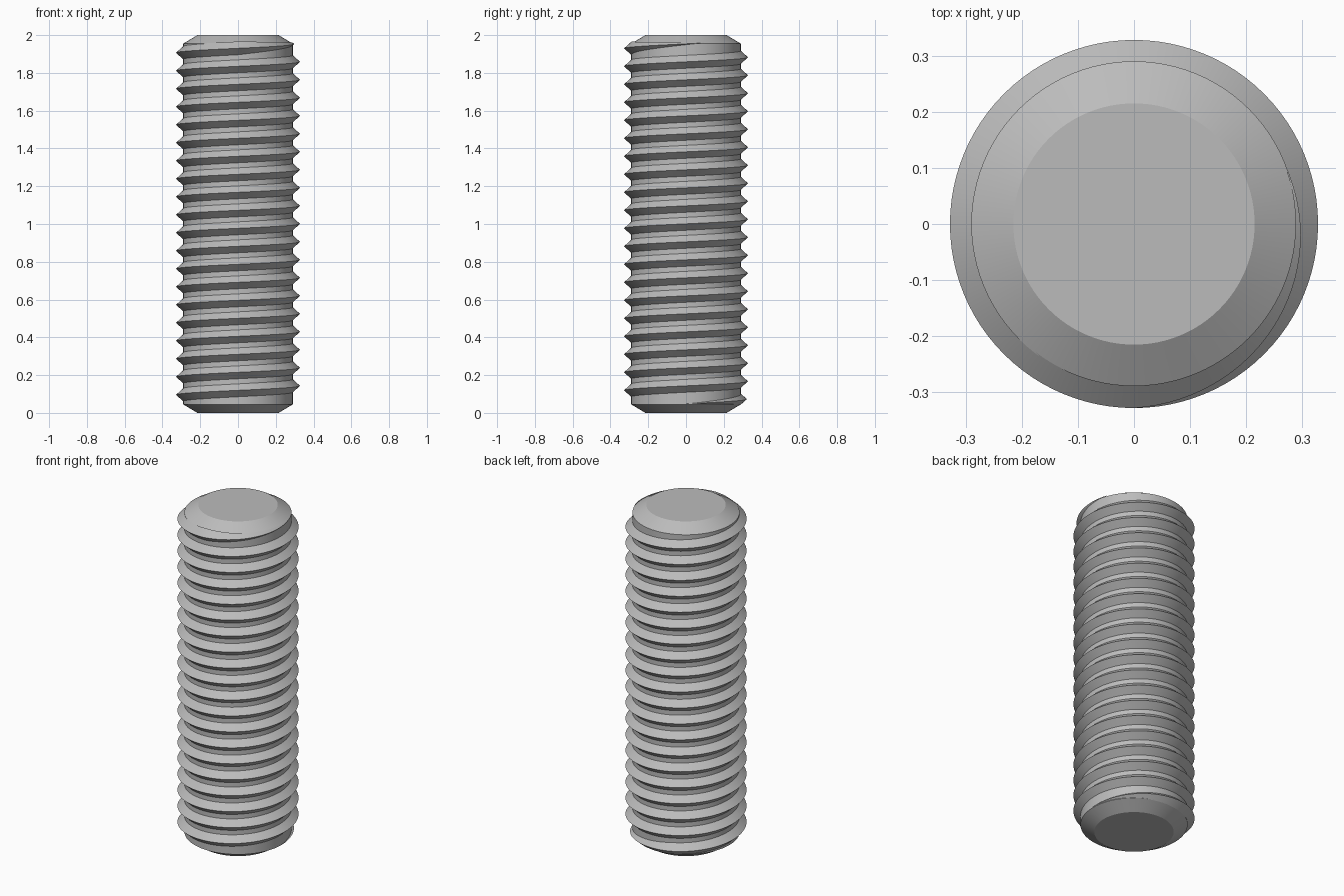
import bpy, bmesh
from math import sin, cos, pi, radians

old = bpy.data.objects.get("Cube")
if old:
    bpy.data.objects.remove(old, do_unlink=True)

HEIGHT, ROOT, CREST, TIP = 2.0, 0.29, 0.328, 0.215
CHAMFER, PITCH, SEGS = 0.045, 0.0953, 96
BASE_Z = 0.048            # crest height where the thread starts, on +x
HALF = 0.036              # half width of the tooth at its root
FADE = SEGS * 110 // 360  # steps over which the thread runs out

steel = bpy.data.materials.new("steel_grey")
steel.use_nodes = True
colour = (0.5, 0.5, 0.5, 1)
steel.diffuse_color = colour
steel.node_tree.nodes["Principled BSDF"].inputs["Base Color"].default_value = colour


def finish(name, bm):
    bmesh.ops.recalc_face_normals(bm, faces=bm.faces)
    mesh = bpy.data.meshes.new(name)
    bm.to_mesh(mesh)
    bm.free()
    obj = bpy.data.objects.new(name, mesh)
    bpy.context.collection.objects.link(obj)
    mesh.materials.append(steel)
    bpy.ops.object.select_all(action='DESELECT')
    obj.select_set(True)
    bpy.context.view_layer.objects.active = obj
    bpy.ops.object.shade_smooth_by_angle(angle=radians(25))
    return obj


def bridge(bm, a, b, closed=True):
    n = len(a)
    for i in range(n if closed else n - 1):
        j = (i + 1) % n
        bm.faces.new((a[i], a[j], b[j], b[i]))


# Rod core with a chamfer at both ends
bm = bmesh.new()
profile = [(TIP, 0), (ROOT, CHAMFER), (ROOT, HEIGHT - CHAMFER), (TIP, HEIGHT)]
rings = [[bm.verts.new((r * cos(2 * pi * i / SEGS), r * sin(2 * pi * i / SEGS), z))
          for i in range(SEGS)] for r, z in profile]
for a, b in zip(rings, rings[1:]):
    bridge(bm, a, b)
bm.faces.new(rings[0][::-1])
bm.faces.new(rings[-1])
finish("rod_core", bm)

# Helical thread: a pointed tooth swept upward, shrinking to nothing at each end
bm = bmesh.new()
steps = 20 * SEGS + SEGS * 20 // 360
sections = []
for i in range(steps + 1):
    t = 2 * pi * i / SEGS
    z = BASE_Z + PITCH * i / SEGS
    size = max(0.02, min(1, i / FADE, (steps - i) / FADE))
    inner = ROOT - 0.002
    tooth = [(inner, -HALF * size), (ROOT + (CREST - ROOT) * size, 0), (inner, HALF * size)]
    sections.append([bm.verts.new((r * cos(t), r * sin(t), z + dz)) for r, dz in tooth])
for a, b in zip(sections, sections[1:]):
    bridge(bm, a, b)
bm.faces.new(sections[0])
bm.faces.new(sections[-1])
finish("screw_thread", bm)
